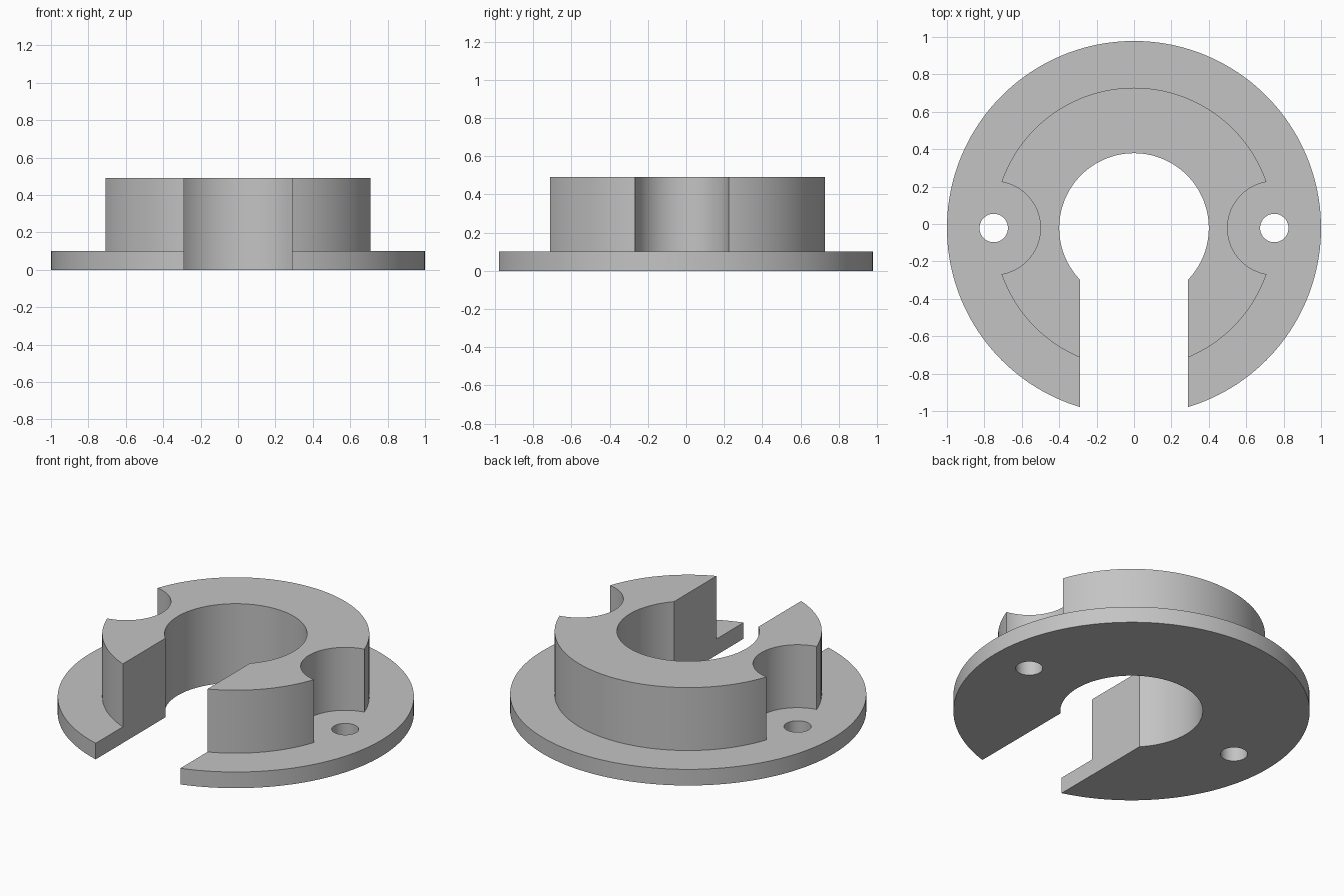
import bpy
import math

if "Cube" in bpy.data.objects:
    bpy.data.objects.remove(bpy.data.objects["Cube"], do_unlink=True)

CY = -0.0215           # centre of the rings, offset because the slot opens the front
FLANGE_TOP = 0.10
HUB_TOP = 0.49
SCREW_X = 0.75

grey = bpy.data.materials.new("plain grey")
grey.use_nodes = True
colour = (0.55, 0.55, 0.55, 1.0)
grey.diffuse_color = colour
grey.node_tree.nodes["Principled BSDF"].inputs["Base Color"].default_value = colour


def cylinder(name, radius, z0, z1, x=0.0, sides=128):
    bpy.ops.mesh.primitive_cylinder_add(vertices=sides, radius=radius, depth=z1 - z0,
                                        location=(x, CY, (z0 + z1) / 2))
    obj = bpy.context.object
    obj.name = name
    return obj


def combine(target, tool, operation):
    """Apply a boolean to the target, then discard the tool."""
    mod = target.modifiers.new("shape", "BOOLEAN")
    mod.operation = operation
    mod.solver = "EXACT"
    mod.object = tool
    bpy.context.view_layer.objects.active = target
    bpy.ops.object.modifier_apply(modifier=mod.name)
    bpy.data.objects.remove(tool, do_unlink=True)


# Raised hub with a round screw clearance on each side
hub = cylinder("hub", 0.75, FLANGE_TOP / 2, HUB_TOP)
for side in (-1, 1):
    combine(hub, cylinder("clearance", 0.25, -0.1, 0.7, side * SCREW_X, 96), "DIFFERENCE")

# Flange joined to the hub
collar = cylinder("slotted_flange_collar", 1.0, 0.0, FLANGE_TOP, sides=160)
combine(collar, hub, "UNION")

# Central bore and screw holes
combine(collar, cylinder("bore", 0.40, -0.1, 0.7), "DIFFERENCE")
for side in (-1, 1):
    combine(collar, cylinder("screw_hole", 0.076, -0.1, 0.7, side * SCREW_X, 48), "DIFFERENCE")

# Slot from the bore out through the front
bpy.ops.mesh.primitive_cube_add(size=1, location=(0, CY - 0.6, 0.3))
slot = bpy.context.object
slot.scale = (0.58, 1.2, 0.8)
bpy.context.view_layer.update()
combine(collar, slot, "DIFFERENCE")

# Finish: one colour, smooth round walls, crisp edges
collar.data.materials.clear()
collar.data.materials.append(grey)
for poly in collar.data.polygons:
    poly.material_index = 0
bpy.ops.object.select_all(action="DESELECT")
collar.select_set(True)
bpy.context.view_layer.objects.active = collar
bpy.ops.object.shade_smooth_by_angle(angle=math.radians(30))
